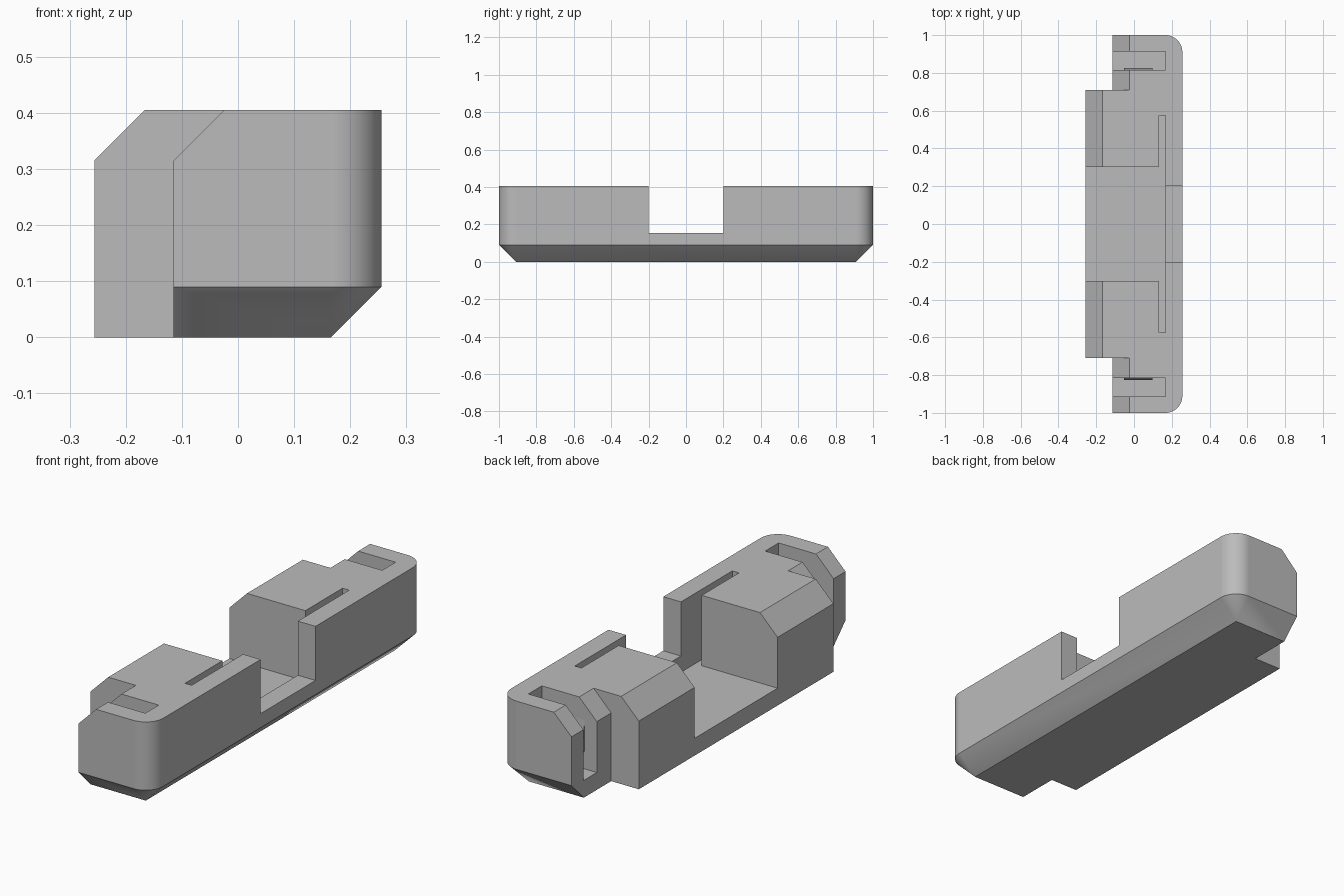
import bpy
import bmesh
import math
from mathutils import Vector

cube = bpy.data.objects.get("Cube")
if cube:
    bpy.data.objects.remove(cube, do_unlink=True)

# Main sizes
HALF_W, HALF_L, TOP = 0.256, 1.0, 0.405
END_X, BLOCK_Y = -0.115, 0.71
BEVEL, FLOOR, RIM = 0.09, 0.08, 0.155
INNER_X = HALF_W - BEVEL
ABOVE = 0.6

grey = bpy.data.materials.new("plain grey")
grey.use_nodes = True
grey.diffuse_color = (0.5, 0.5, 0.5, 1)
grey.node_tree.nodes["Principled BSDF"].inputs["Base Color"].default_value = (0.5, 0.5, 0.5, 1)


def finish(name, bm):
    """Turn a bmesh into a named object with the grey material."""
    bmesh.ops.remove_doubles(bm, verts=bm.verts, dist=1e-5)
    bmesh.ops.recalc_face_normals(bm, faces=bm.faces)
    mesh = bpy.data.meshes.new(name)
    bm.to_mesh(mesh)
    bm.free()
    mesh.materials.append(grey)
    obj = bpy.data.objects.new(name, mesh)
    bpy.context.collection.objects.link(obj)
    return obj


def prism(name, points, offset):
    """Extrude a closed outline of 3D points along an offset."""
    bm = bmesh.new()
    face = bm.faces.new([bm.verts.new(p) for p in points])
    result = bmesh.ops.extrude_face_region(bm, geom=[face], use_keep_orig=True)
    moved = [v for v in result["geom"] if isinstance(v, bmesh.types.BMVert)]
    bmesh.ops.translate(bm, verts=moved, vec=Vector(offset))
    return finish(name, bm)


def plan_prism(name, outline, low, high):
    return prism(name, [(x, y, low) for x, y in outline], (0, 0, high - low))


def box(name, x0, x1, y0, y1, low, high):
    return plan_prism(name, [(x0, y0), (x1, y0), (x1, y1), (x0, y1)], low, high)


def chamfer_wedge(name, x, y0, y1):
    """Cutter that bevels the top edge running along y at the given x."""
    m = 0.05
    profile = [(x - m, TOP - BEVEL - m), (x + BEVEL + m, TOP + m), (x - m, TOP + m)]
    return prism(name, [(px, y0, pz) for px, pz in profile], (0, y1 - y0, 0))


def cut(target, cutter):
    mod = target.modifiers.new("cut", 'BOOLEAN')
    mod.operation, mod.solver, mod.object = 'DIFFERENCE', 'EXACT', cutter
    bpy.context.view_layer.objects.active = target
    bpy.ops.object.modifier_apply(modifier=mod.name)
    bpy.data.objects.remove(cutter, do_unlink=True)


# Body: stepped plan with two rounded corners, lower edge bevelled inwards
half = [(-HALF_W, BLOCK_Y), (END_X, BLOCK_Y), (END_X, HALF_L)]
for i in range(13):
    a = math.radians(90 - 7.5 * i)
    half.append((INNER_X + BEVEL * math.cos(a), HALF_L - BEVEL + BEVEL * math.sin(a)))
plan = half + [(x, -y) for x, y in reversed(half)]

bm = bmesh.new()
limit = HALF_L - BEVEL
rings = [
    [bm.verts.new((min(x, INNER_X), max(-limit, min(limit, y)), 0)) for x, y in plan],
    [bm.verts.new((x, y, BEVEL)) for x, y in plan],
    [bm.verts.new((x, y, TOP)) for x, y in plan],
]
for low, high in zip(rings, rings[1:]):
    for i in range(len(plan)):
        j = (i + 1) % len(plan)
        bm.faces.new((low[i], low[j], high[j], high[i]))
bm.faces.new(rings[0])
bm.faces.new(rings[-1])
body = finish("body", bm)

# Top bevels on the central blocks and on both ends
cut(body, chamfer_wedge("block_bevel_cutter", -HALF_W, -0.8, 0.8))
for y0, y1 in ((BLOCK_Y, 1.1), (-1.1, -BLOCK_Y)):
    cut(body, chamfer_wedge("end_bevel_cutter", END_X, y0, y1))

# Central recess with a narrow slot running out to each side
GAP_Y, SLOT_Y, SLOT_X = 0.303, 0.575, 0.132
corner = [(-0.4, GAP_Y), (SLOT_X, GAP_Y), (SLOT_X, SLOT_Y), (INNER_X, SLOT_Y)]
recess = corner + [(x, -y) for x, y in reversed(corner)]
cut(body, plan_prism("recess_cutter", recess, FLOOR, ABOVE))

# Opening in the long wall
cut(body, box("wall_notch_cutter", 0.15, 0.4, -0.2, 0.2, RIM, ABOVE))

# End slots, each with a small wedge-shaped catch on the inner wall
WALL_Y = 0.815
for side, label in ((1, "back"), (-1, "front")):
    y0, y1 = sorted((side * WALL_Y, side * 0.913))
    cut(body, box("end_slot_cutter", -0.4, INNER_X, y0, y1, FLOOR, ABOVE))
    wedge = [(WALL_Y - 0.005, 0.16), (WALL_Y + 0.01, 0.16),
             (WALL_Y, 0.305), (WALL_Y - 0.005, 0.305)]
    prism(label + "_catch", [(-0.052, side * y, z) for y, z in wedge], (0.15, 0, 0))

# Smooth the rounded corners, keep every other edge crisp
bpy.ops.object.select_all(action='DESELECT')
body.select_set(True)
bpy.context.view_layer.objects.active = body
bpy.ops.object.shade_smooth_by_angle(angle=math.radians(30))
weighted = body.modifiers.new("weighted_normals", 'WEIGHTED_NORMAL')
weighted.keep_sharp = True
